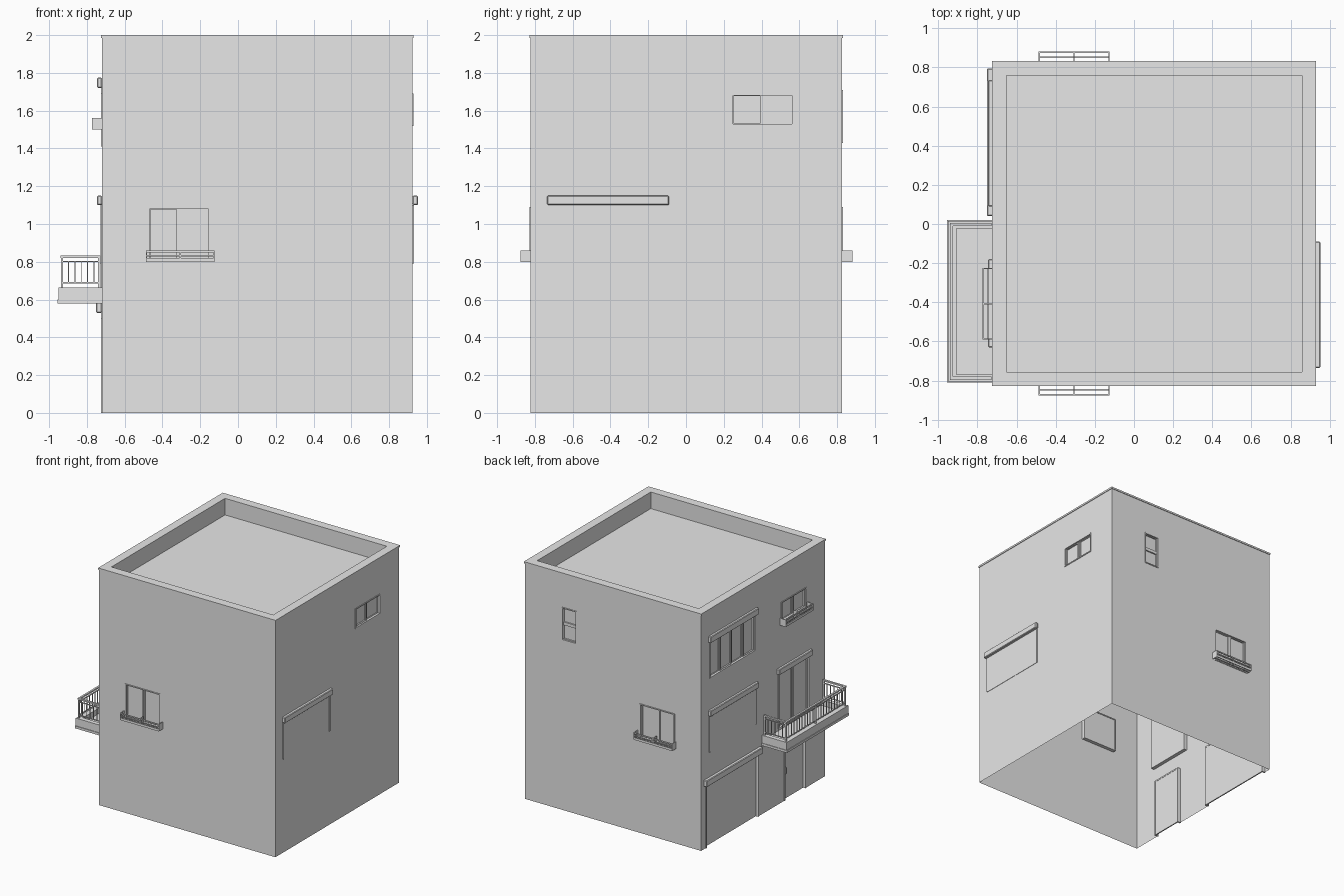
import bpy, bmesh
from mathutils import Vector

cube = bpy.data.objects.get("Cube")
if cube:
    bpy.data.objects.remove(cube, do_unlink=True)

grey = bpy.data.materials.new("plain_grey")
grey.use_nodes = True
grey.diffuse_color = (0.8, 0.8, 0.8, 1)
grey.node_tree.nodes["Principled BSDF"].inputs["Base Color"].default_value = (0.8, 0.8, 0.8, 1)

X0, X1, Y0, Y1 = -0.72, 0.925, -0.823, 0.827
ROOF, CAP, TOP = 1.86, 1.985, 2.0

# Each side maps (along, height, outward) to model space
SIDES = {
    "front": lambda u, z, d: (u, Y0 - d, z),
    "back": lambda u, z, d: (u, Y1 + d, z),
    "left": lambda u, z, d: (X1 + d, u, z),
    "right": lambda u, z, d: (X0 - d, u, z),
}


def finish(name, bm):
    bmesh.ops.recalc_face_normals(bm, faces=bm.faces)
    mesh = bpy.data.meshes.new(name)
    bm.to_mesh(mesh)
    bm.free()
    mesh.materials.append(grey)
    obj = bpy.data.objects.new(name, mesh)
    bpy.context.collection.objects.link(obj)
    return obj


def box(bm, a, b):
    a, b = Vector(a), Vector(b)
    new = bmesh.ops.create_cube(bm, size=1)["verts"]
    for v in new:
        v.co = Vector((a[i] + b[i]) / 2 + v.co[i] * abs(b[i] - a[i]) for i in range(3))


def slab(bm, side, u, z, d):
    """Box on a wall, given ranges along, up and outward."""
    at = SIDES[side]
    box(bm, at(u[0], z[0], d[0]), at(u[1], z[1], d[1]))


def ring(bm, side, u, z, d, w):
    """Rectangular border of width w."""
    for a in ((u[0], u[0] + w), (u[1] - w, u[1])):
        slab(bm, side, a, z, d)
    for b in ((z[0], z[0] + w), (z[1] - w, z[1])):
        slab(bm, side, (u[0] + w, u[1] - w), b, d)


# Openings: name, side, along range, height range, panes across, panes up
WINDOWS = [
    ("front_window", "front", (-0.475, -0.15), (0.80, 1.09), 2, 1),
    ("back_window", "back", (-0.475, -0.15), (0.80, 1.09), 2, 1),
    ("back_small_window", "back", (0.44, 0.58), (1.43, 1.71), 1, 2),
    ("left_upper_window", "left", (0.24, 0.57), (1.52, 1.69), 2, 1),
    ("right_upper_window", "right", (-0.575, -0.24), (1.52, 1.69), 2, 1),
    ("right_wide_window", "right", (0.105, 0.715), (1.41, 1.73), 4, 1),
    ("balcony_door", "right", (-0.61, -0.20), (0.635, 1.11), 2, 1),
]
DOORS = [
    ("entrance_door", "right", (-0.57, -0.28), (0.0, 0.5)),
    ("garage_door", "right", (0.06, 0.77), (0.0, 0.54)),
]

# Walls with openings left out, open at the base
bm = bmesh.new()
for side, at in SIDES.items():
    holes = [h for h in WINDOWS + DOORS if h[1] == side]
    ends = (X0, X1) if side in ("front", "back") else (Y0, Y1)
    us = sorted({*ends, *(u for h in holes for u in h[2])})
    zs = sorted({0.0, CAP, *(z for h in holes for z in h[3])})
    for a, b in zip(us, us[1:]):
        for c, e in zip(zs, zs[1:]):
            mu, mz = (a + b) / 2, (c + e) / 2
            if any(h[2][0] < mu < h[2][1] and h[3][0] < mz < h[3][1] for h in holes):
                continue
            bm.faces.new([bm.verts.new(at(*p, 0)) for p in ((a, c), (b, c), (b, e), (a, e))])
bmesh.ops.remove_doubles(bm, verts=bm.verts, dist=0.0001)
finish("walls", bm)

# Roof deck and parapet
T = 0.068
bm = bmesh.new()
box(bm, (X0 + 0.002, Y0 + 0.002, ROOF - 0.02), (X1 - 0.002, Y1 - 0.002, ROOF))
finish("roof_deck", bm)


def border(name, over, z0, z1):
    bm = bmesh.new()
    for a, b in ((X0 - over, X0 + T), (X1 - T, X1 + over)):
        box(bm, (a, Y0 - over, z0), (b, Y1 + over, z1))
    for a, b in ((Y0 - over, Y0 + T), (Y1 - T, Y1 + over)):
        box(bm, (X0 + T, a, z0), (X1 - T, b, z1))
    finish(name, bm)


border("parapet", -0.002, ROOF, CAP)
border("parapet_cap", 0.005, CAP, TOP)

# Windows: frame lining the opening, sashes and glass
for name, side, u, z, across, up in WINDOWS:
    bm = bmesh.new()
    ring(bm, side, u, z, (-0.03, 0.005), 0.009)
    du, dz = (u[1] - u[0]) / across, (z[1] - z[0]) / up
    for i in range(across):
        for j in range(up):
            pu = (u[0] + i * du, u[0] + (i + 1) * du)
            pz = (z[0] + j * dz, z[0] + (j + 1) * dz)
            ring(bm, side, pu, pz, (-0.026, -0.008 - 0.006 * (i % 2)), 0.013)
    slab(bm, side, u, z, (-0.026, -0.02))
    finish(name, bm)

# Doors: jambs, head and recessed leaf
for name, side, u, z in DOORS:
    bm = bmesh.new()
    for a in ((u[0], u[0] + 0.012), (u[1] - 0.012, u[1])):
        slab(bm, side, a, z, (-0.03, 0.005))
    slab(bm, side, u, (z[1] - 0.012, z[1]), (-0.03, 0.005))
    slab(bm, side, u, z, (-0.028, -0.018))
    finish(name, bm)
bm = bmesh.new()
slab(bm, "right", (-0.31, -0.30), (0.22, 0.27), (-0.018, 0.004))
finish("door_handle", bm)
bm = bmesh.new()
for k in range(3):
    slab(bm, "right", (-0.55, -0.30), (0.435 + k * 0.016, 0.443 + k * 0.016), (-0.018, -0.008))
finish("door_louvre", bm)

# Shutter boxes with a bevelled top edge
for name, side, u, z, d in (
    ("left_shutter_box", "left", (-0.735, -0.09), (1.10, 1.15), 0.028),
    ("right_shutter_box", "right", (0.09, 0.735), (1.10, 1.15), 0.026),
    ("upper_shutter_box", "right", (0.09, 0.735), (1.72, 1.775), 0.026),
    ("balcony_shutter_box", "right", (-0.63, -0.18), (1.10, 1.15), 0.026),
    ("garage_shutter_box", "right", (0.04, 0.795), (0.53, 0.585), 0.031),
):
    bm = bmesh.new()
    slab(bm, side, u, z, (0, d))
    obj = finish(name, bm)
    bevel = obj.modifiers.new("bevel", "BEVEL")
    bevel.width = 0.005
    bevel.segments = 1

# Closed roller shutters between thin guide rails
for name, side, u in (("left_shutter", "left", (-0.725, -0.10)), ("right_shutter", "right", (0.10, 0.725))):
    bm = bmesh.new()
    slab(bm, side, u, (0.79, 1.10), (0, 0.003))
    for a in ((u[0], u[0] + 0.01), (u[1] - 0.01, u[1])):
        slab(bm, side, a, (0.79, 1.10), (0, 0.007))
    finish(name, bm)

# Open flower racks under windows
for name, side, u, z in (
    ("front_flower_rack", "front", (-0.487, -0.125), 0.80),
    ("back_flower_rack", "back", (-0.487, -0.125), 0.80),
    ("right_flower_rack", "right", (-0.59, -0.225), 1.50),
):
    bm = bmesh.new()
    mid = (u[0] + u[1]) / 2
    for a in (u[0], u[1] - 0.006):
        slab(bm, side, (a, a + 0.006), (z, z + 0.06), (0, 0.054))
    slab(bm, side, (mid - 0.003, mid + 0.003), (z, z + 0.06), (0, 0.05))
    for lo, hi in ((0, 0.02), (0.028, 0.036), (0.05, 0.06)):
        slab(bm, side, u, (z + lo, z + hi), (0.046, 0.054))
    slab(bm, side, u, (z, z + 0.008), (0.02, 0.028))
    finish(name, bm)

# Balcony slab with raised curb
BY = (-0.81, 0.02)
OUT, CURB = 0.23, 0.042
bm = bmesh.new()
slab(bm, "right", BY, (0.58, 0.60), (0, OUT + 0.005))
slab(bm, "right", (BY[0] + 0.005, BY[1] - 0.005), (0.60, 0.62), (0, OUT))
for a in ((BY[0] + 0.005, BY[0] + CURB), (BY[1] - CURB, BY[1] - 0.005)):
    slab(bm, "right", a, (0.62, 0.665), (0, OUT))
slab(bm, "right", (BY[0] + CURB, BY[1] - CURB), (0.62, 0.665), (OUT - CURB, OUT))
finish("balcony_slab", bm)

# Balcony railing: rails and balusters on three sides
bm = bmesh.new()
ya, yb, far, near, half = BY[0] + 0.022, BY[1] - 0.022, OUT - 0.018, 0.008, 0.004
for lo, hi, w in ((0.82, 0.832, 0.008), (0.798, 0.805, half), (0.685, 0.692, half)):
    slab(bm, "right", (ya - w, yb + w), (lo, hi), (far - w, far + w))
    for y in (ya, yb):
        slab(bm, "right", (y - w, y + w), (lo, hi), (near, far))


def upright(y, d, z0, z1, w):
    slab(bm, "right", (y - w, y + w), (z0, z1), (d - w, d + w))


for y in (ya, (ya + yb) / 2, yb):
    upright(y, far, 0.66, 0.825, 0.006)
for y in (ya, yb):
    upright(y, near + 0.006, 0.66, 0.825, 0.006)
    for k in range(1, 6):
        upright(y, near + (far - near) * k / 6, 0.688, 0.80, 0.0025)
count = 22
for k in range(1, count):
    upright(ya + (yb - ya) * k / count, far, 0.688, 0.80, 0.0025)
finish("balcony_railing", bm)
